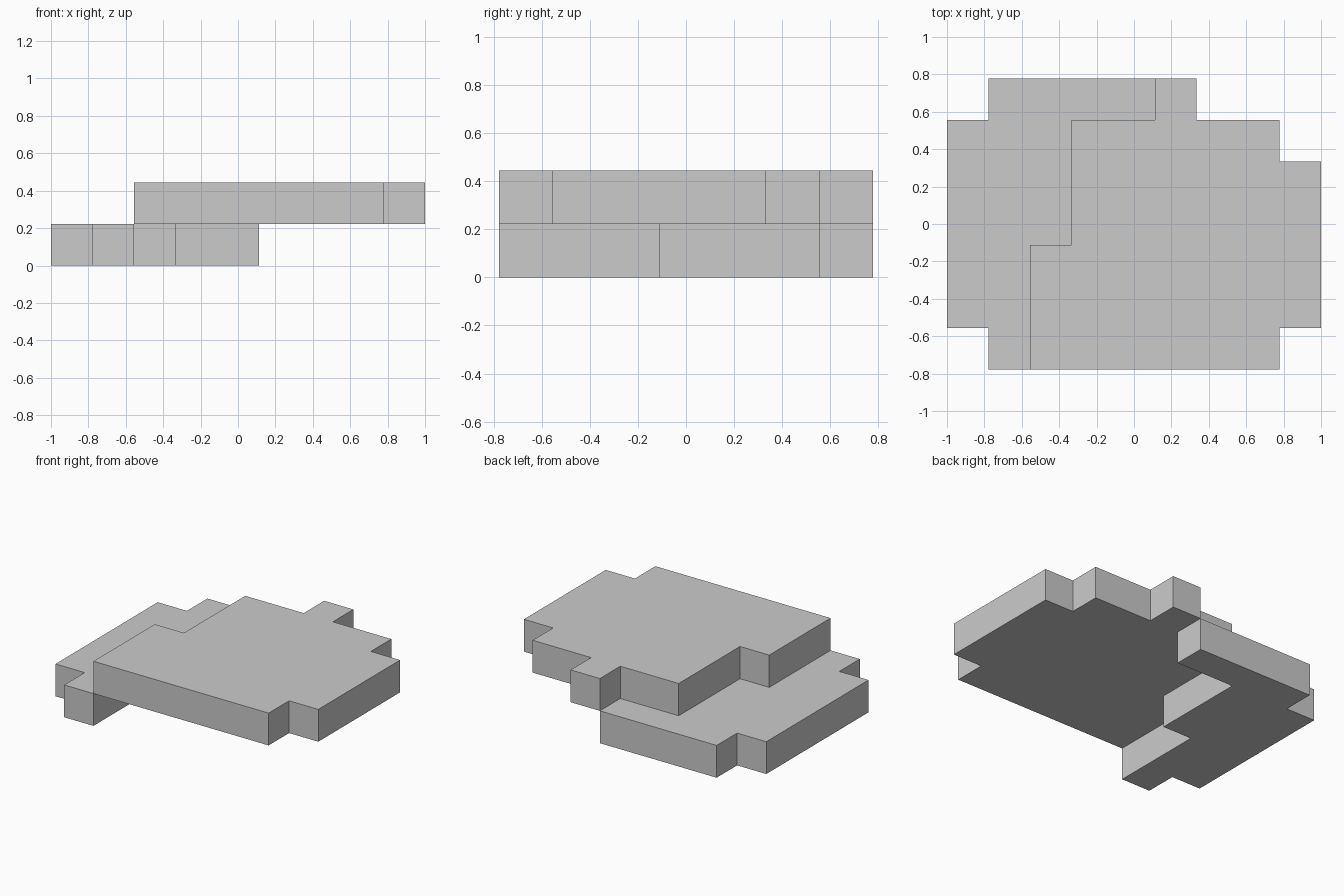
import bpy, bmesh

if "Cube" in bpy.data.objects:
    bpy.data.objects.remove(bpy.data.objects["Cube"])

CELL = 2 / 9  # the model sits on a 9 x 7 cell grid, each layer one cell thick


def slab(name, outline, level):
    """Extrude an outline given in grid cells into a slab one cell thick."""
    bm = bmesh.new()
    z = level * CELL
    verts = [bm.verts.new(((i - 4.5) * CELL, (j - 3.5) * CELL, z)) for i, j in outline]
    base = bm.faces.new(verts)
    top = bmesh.ops.extrude_face_region(bm, geom=[base], use_keep_orig=True)
    moved = [g for g in top["geom"] if isinstance(g, bmesh.types.BMVert)]
    bmesh.ops.translate(bm, vec=(0, 0, CELL), verts=moved)
    bmesh.ops.recalc_face_normals(bm, faces=bm.faces[:])
    mesh = bpy.data.meshes.new(name)
    bm.to_mesh(mesh)
    bm.free()
    obj = bpy.data.objects.new(name, mesh)
    bpy.context.collection.objects.link(obj)


# Stepped seam shared by both layers, from front to back
seam = [(2, 0), (2, 3), (3, 3), (3, 6), (5, 6), (5, 7)]

# Lower layer lies to the left of the seam
slab("lower_slab", seam + [(1, 7), (1, 6), (0, 6), (0, 1), (1, 1), (1, 0)], 0)

# Upper layer lies to the right of the seam
slab("upper_slab", seam + [(6, 7), (6, 6), (8, 6), (8, 5), (9, 5), (9, 1), (8, 1), (8, 0)], 1)
